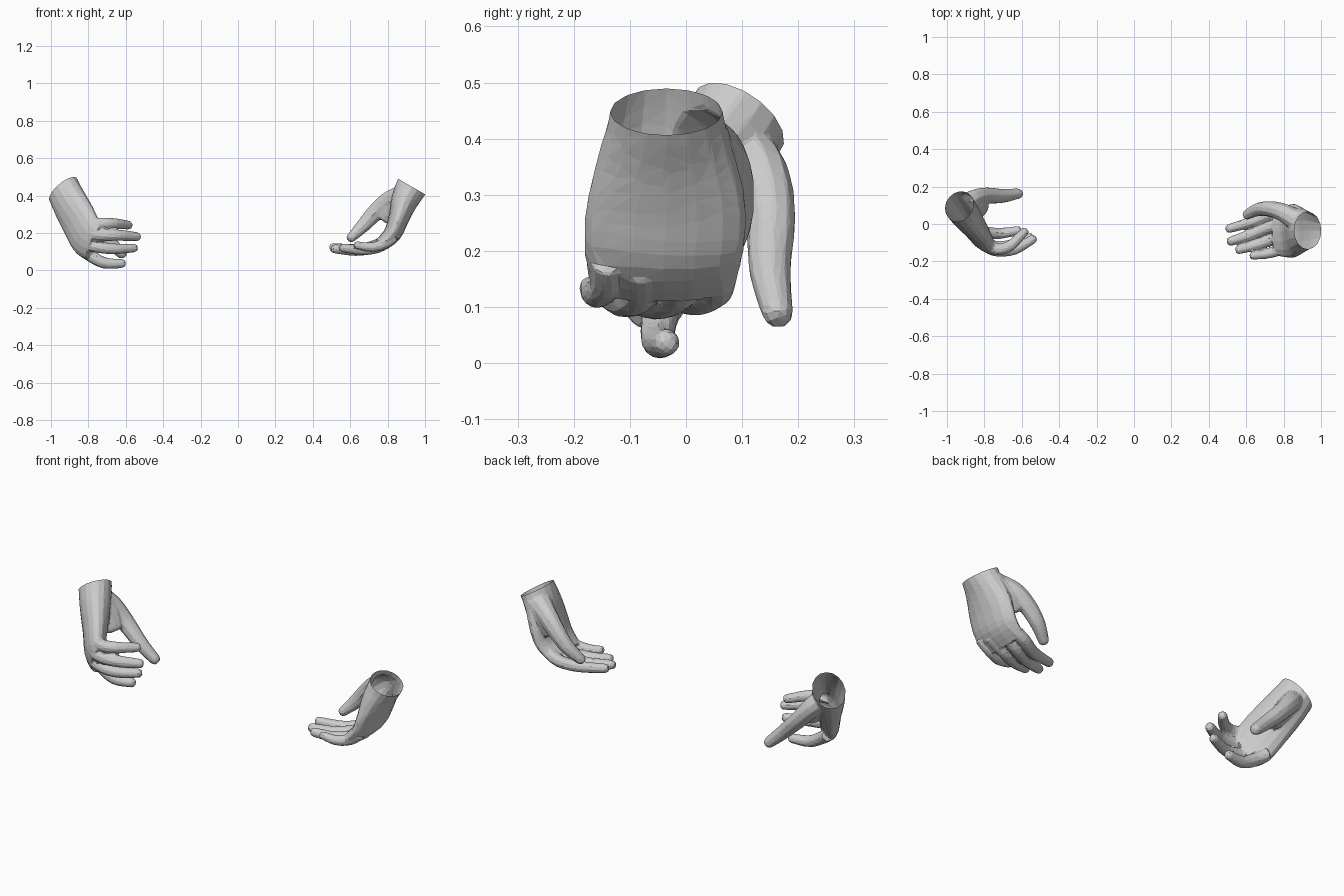
import bpy, bmesh, math
from mathutils import Vector as V


def spline(pts, n):
    # smooth resampling of (x, y, z, half width, half thickness) stations
    out = []
    for i in range(len(pts) - 1):
        p = [V(pts[max(0, min(len(pts) - 1, i + k))]) for k in (-1, 0, 1, 2)]
        for s in range(n):
            t = s / n
            out.append(0.5 * (2 * p[1] + (p[2] - p[0]) * t
                              + (2 * p[0] - 5 * p[1] + 4 * p[2] - p[3]) * t * t
                              + (3 * p[1] - p[0] - 3 * p[2] + p[3]) * t ** 3))
    return out + [V(pts[-1])]


def tube(bm, stations, wide, sides=10, n=4, rounded=True):
    st = spline(stations, n)
    if rounded:
        # rounded fingertip
        d = (st[-1].xyz - st[-2].xyz).normalized()
        e = st[-1].copy()
        for f, k in ((0.45, 0.85), (0.75, 0.5)):
            c = e.xyz + d * e[3] * f
            st.append(V((c.x, c.y, c.z, e[3] * k, e[4] * k)))
    rings = []
    for i, s in enumerate(st):
        t = (st[min(i + 1, len(st) - 1)].xyz - st[max(i - 1, 0)].xyz).normalized()
        u = (wide - t * wide.dot(t)).normalized()
        v = t.cross(u)
        rings.append([bm.verts.new(s.xyz + u * s[3] * math.cos(a) + v * s[4] * math.sin(a))
                      for a in (2 * math.pi * k / sides for k in range(sides))])
    for a, b in zip(rings, rings[1:]):
        for k in range(sides):
            j = (k + 1) % sides
            bm.faces.new((a[k], a[j], b[j], b[k]))
    bm.faces.new(rings[0][::-1])
    bm.faces.new(rings[-1])


def hand(name, wide, palm, thumb, web, fingers, cut, normal):
    wide = V(wide)
    bm = bmesh.new()
    tube(bm, palm, wide, 16, 4, False)
    tube(bm, thumb, wide)
    tube(bm, web, wide)
    for path, r in fingers:
        k = (1.1, 1.15, 1.05, 0.85)
        tube(bm, [(*p, r * f, r * f) for p, f in zip(path, k)], wide)
    bmesh.ops.recalc_face_normals(bm, faces=bm.faces[:])
    me = bpy.data.meshes.new(name)
    bm.to_mesh(me)
    bm.free()
    ob = bpy.data.objects.new(name, me)
    bpy.context.collection.objects.link(ob)
    # fuse palm and digits into one skin, then facet it
    m = ob.modifiers.new("fuse", 'REMESH')
    m.mode = 'VOXEL'
    m.voxel_size = 0.006
    m = ob.modifiers.new("soften", 'SMOOTH')
    m.iterations = 4
    m = ob.modifiers.new("facet", 'DECIMATE')
    m.ratio = 0.06
    dg = bpy.context.evaluated_depsgraph_get()
    fused = bpy.data.meshes.new_from_object(ob.evaluated_get(dg))
    ob.modifiers.clear()
    ob.data = fused
    # open wrist
    bm = bmesh.new()
    bm.from_mesh(fused)
    bmesh.ops.bisect_plane(bm, geom=bm.verts[:] + bm.edges[:] + bm.faces[:],
                           plane_co=cut, plane_no=normal, clear_outer=True)
    for f in bm.faces:
        f.smooth = False
    bm.to_mesh(fused)
    bm.free()


# hand on the +x side, palm turned up and inwards
hand("right_side_hand", (0, 1, 0),
     [(.98, -.035, .54, .098, .085), (.93, -.035, .45, .100, .084), (.89, -.035, .37, .122, .073),
      (.86, -.035, .28, .143, .056), (.825, -.04, .195, .142, .048), (.76, -.04, .135, .128, .036)],
     [(.88, .01, .40, .06, .06), (.80, .06, .365, .05, .054), (.73, .08, .305, .042, .047),
      (.665, .078, .235, .036, .038), (.605, .05, .175, .028, .026)],
     [(.89, .02, .40, .06, .06), (.825, .05, .335, .046, .07), (.785, .06, .285, .03, .05)],
     [([(.82, .05, .18), (.74, .055, .135), (.64, .015, .113), (.507, -.025, .123)], .028),
      ([(.82, -.01, .17), (.73, -.015, .125), (.63, -.055, .107), (.515, -.093, .115)], .029),
      ([(.83, -.08, .17), (.75, -.08, .125), (.66, -.11, .11), (.56, -.138, .12)], .028),
      ([(.84, -.14, .18), (.78, -.142, .14), (.71, -.16, .124), (.635, -.170, .135)], .025)],
     (.925, -.035, .45), (.5, 0, .87))

# hand on the -x side, palm turned to the back
hand("left_side_hand", (.5, -.48, .72),
     [(-.975, .14, .53, .092, .085), (-.935, .095, .435, .098, .084), (-.90, .045, .36, .108, .078),
      (-.85, -.025, .265, .118, .062), (-.81, -.085, .185, .118, .05), (-.77, -.118, .15, .105, .036)],
     [(-.915, .085, .39, .06, .06), (-.86, .13, .335, .05, .055), (-.79, .150, .255, .042, .047),
      (-.70, .150, .165, .037, .038), (-.62, .163, .09, .030, .028)],
     [(-.91, .08, .38, .06, .06), (-.855, .085, .31, .05, .07), (-.815, .08, .25, .035, .055)],
     [([(-.79, -.10, .25), (-.73, -.135, .25), (-.66, -.115, .25), (-.585, -.04, .242)], .028),
      ([(-.81, -.10, .20), (-.745, -.14, .19), (-.64, -.135, .188), (-.54, -.08, .18)], .029),
      ([(-.83, -.07, .15), (-.775, -.115, .13), (-.67, -.115, .115), (-.555, -.07, .12)], .028),
      ([(-.85, -.02, .12), (-.80, -.045, .085), (-.715, -.05, .04), (-.62, -.035, .037)], .029)],
     (-.935, .095, .432), (-.55, .4, .73))
